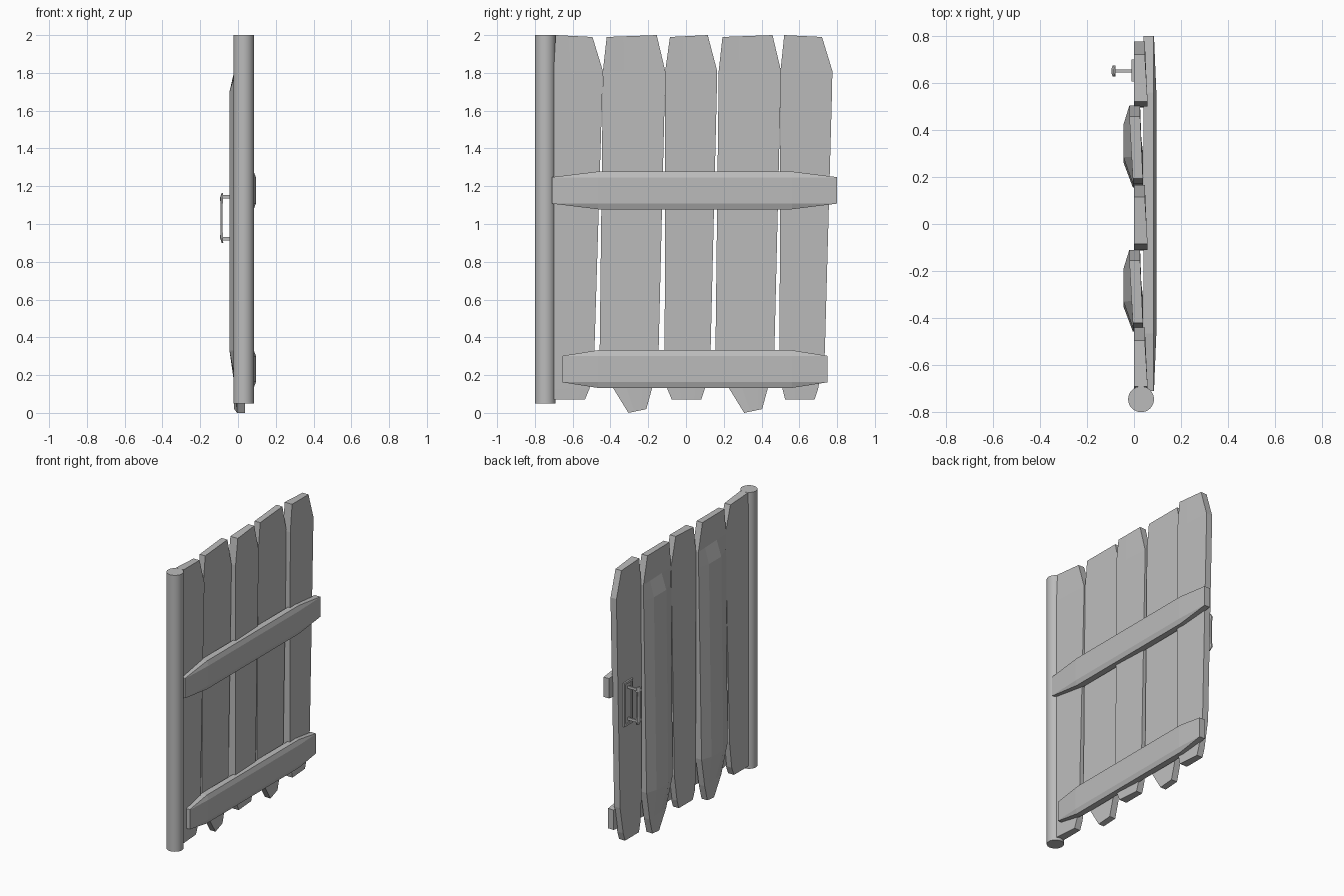
import bpy, bmesh, math

if "Cube" in bpy.data.objects:
    bpy.data.objects.remove(bpy.data.objects["Cube"])

gray = bpy.data.materials.new("weathered_gray")
gray.diffuse_color = (0.5, 0.5, 0.5, 1)
gray.use_nodes = True
gray.node_tree.nodes["Principled BSDF"].inputs["Base Color"].default_value = gray.diffuse_color


def make(name, bm):
    bmesh.ops.recalc_face_normals(bm, faces=bm.faces[:])
    me = bpy.data.meshes.new(name)
    bm.to_mesh(me)
    bm.free()
    me.materials.append(gray)
    ob = bpy.data.objects.new(name, me)
    bpy.context.collection.objects.link(ob)
    return ob


def loft(name, rings):
    """Skin a list of equal-length point rings and cap both ends."""
    bm = bmesh.new()
    loops = [[bm.verts.new(p) for p in r] for r in rings]
    n = len(loops[0])
    for a, b in zip(loops, loops[1:]):
        for i in range(n):
            j = (i + 1) % n
            bm.faces.new((a[i], a[j], b[j], b[i]))
    bm.faces.new(loops[0])
    bm.faces.new(loops[-1])
    return make(name, bm)


def box(name, x0, x1, y0, y1, z0, z1):
    return loft(name, [[(x, y0, z0), (x, y1, z0), (x, y1, z1), (x, y0, z1)]
                       for x in (x0, x1)])


def plank(name, rows, front, back, bulge):
    """rows: (y_left, z_left, y_right, z_right); front/back: x at left and right edge."""
    rings = []
    for k, (yl, zl, yr, zr) in enumerate(rows):
        def pt(t, xs, extra=0.0):
            x = xs[0] + (xs[1] - xs[0]) * t
            if extra and k in (2, 3):
                x = extra
            return (x, yl + (yr - yl) * t, zl + (zr - zl) * t)
        ts = (0, 0.34, 0.76, 1)
        rings.append([pt(t, front, bulge if 0 < t < 1 else 0) for t in ts] +
                     [pt(t, back) for t in reversed(ts)])
    return loft(name, rings)


# Flat planks: hinge side, middle, latch side
flat = [
    [(-0.70, .07, -0.535, .07), (-0.70, .13, -0.51, .13), (-0.70, .32, -0.485, .32),
     (-0.70, 1.70, -0.443, 1.70), (-0.70, 1.81, -0.44, 1.81), (-0.69, 2.0, -0.495, 1.99)],
    [(-0.075, .07, .08, .07), (-0.10, .13, .10, .13), (-0.113, .32, .13, .32),
     (-0.11, 1.70, .163, 1.70), (-0.11, 1.81, .165, 1.81), (-0.085, 1.99, .115, 2.0)],
    [(.525, .07, .68, .07), (.51, .13, .70, .13), (.495, .32, .735, .32),
     (.50, 1.70, .773, 1.70), (.50, 1.81, .775, 1.81), (.52, 2.0, .72, 1.99)],
]
for i, rows in enumerate(flat):
    plank(f"flat_plank_{i + 1}", rows, (0.0, 0.0), (0.058, 0.046), 0)

# Bulged planks: the same shape used twice
for i, s in enumerate((0.0, 0.613)):
    rows = [(-0.305, 0.0, -0.21, .02), (-0.385, .13, -0.18, .13), (-0.457, .33, -0.145, .33),
            (-0.441, 1.70, -0.112, 1.70), (-0.44, 1.81, -0.11, 1.81), (-0.42, 1.99, -0.155, 2.0)]
    plank(f"bulged_plank_{i + 1}", [(a + s, b, c + s, d) for a, b, c, d in rows],
          (-0.005, -0.02), (0.038, 0.026), -0.045)


# Cross bars with thicker chamfered middles
def bar(name, y0, y1, zc):
    rings = []
    for y, wide, x in ((y0, .07, .085), (-0.465, .10, .095), (.56, .10, .095), (y1, .07, .085)):
        rings.append([(.04, y, zc - wide), (.083, y, zc - wide), (x, y, zc - .069),
                      (x, y, zc + .069), (.083, y, zc + wide), (.04, y, zc + wide)])
    return loft(name, rings)


bar("upper_cross_bar", -0.71, 0.80, 1.178)
bar("lower_cross_bar", -0.655, 0.75, 0.232)

# Round hinge post
bm = bmesh.new()
bmesh.ops.create_cone(bm, cap_ends=True, segments=32, radius1=.055, radius2=.055, depth=1.95)
bmesh.ops.translate(bm, verts=bm.verts[:], vec=(.03, -0.745, 1.025))
post = make("hinge_post", bm)
bpy.context.view_layer.objects.active = post
post.select_set(True)
bpy.ops.object.shade_smooth_by_angle(angle=math.radians(35))

# Handle: back plate with raised rim, two stems and a tapered grip
box("handle_plate", -0.004, 0.004, .605, .70, .88, 1.19)
for n, y in (("left", .605), ("right", .685)):
    box(f"plate_rim_{n}", -0.011, 0.004, y, y + .015, .88, 1.19)
for n, z in (("bottom", .88), ("top", 1.175)):
    box(f"plate_rim_{n}", -0.011, 0.004, .62, .685, z, z + .015)
for n, z in (("lower", .922), ("upper", 1.145)):
    box(f"handle_stem_{n}", -0.085, 0.0, .645, .656, z - .009, z + .009)
rings = []
for z, w, xo, xi in ((.90, .014, -.086, -.078), (.925, .024, -.095, -.079),
                     (.96, .017, -.093, -.081), (1.105, .017, -.093, -.081),
                     (1.14, .024, -.095, -.079), (1.165, .014, -.086, -.078)):
    rings.append([(xi, .65 - w, z), (xi, .65 + w, z), (xo + .004, .65 + w, z),
                  (xo, .65 + w * .5, z), (xo, .65 - w * .5, z), (xo + .004, .65 - w, z)])
loft("handle_grip", rings)
